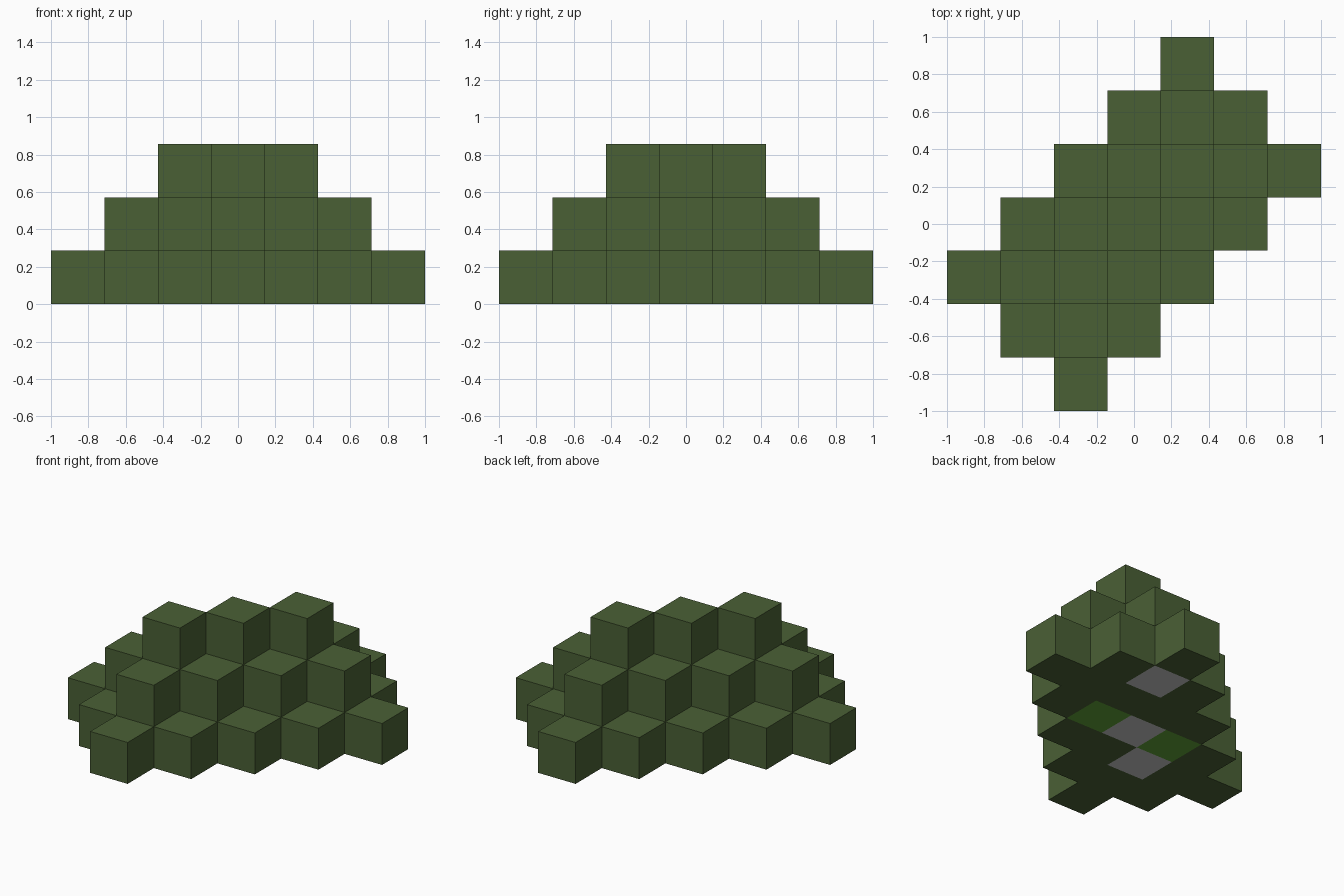
import bpy
import bmesh
from mathutils import Vector

if "Cube" in bpy.data.objects:
    bpy.data.objects.remove(bpy.data.objects["Cube"])

S = 2 / 7  # edge length of one block


def material(name, rgb):
    m = bpy.data.materials.new(name)
    m.diffuse_color = (*rgb, 1)
    m.use_nodes = True
    m.node_tree.nodes["Principled BSDF"].inputs["Base Color"].default_value = m.diffuse_color
    return m


LEAF = material("leaf green", (0.0685, 0.117, 0.0356))
GRASS = material("bright green", (0.12, 0.37, 0.038))
GREY = material("light grey", (0.57, 0.57, 0.57))

# Three overlapping stepped pyramids along a diagonal ridge
RIDGE = [(-1, -1), (0, 0), (1, 1)]


def layer_cells(radius):
    return {(cx + dx, cy + dy)
            for cx, cy in RIDGE
            for dx in range(-radius, radius + 1)
            for dy in range(-radius, radius + 1)
            if abs(dx) + abs(dy) <= radius}


layers = [layer_cells(r) for r in (2, 1, 0)]
blocks = {(x, y, z) for z, cells in enumerate(layers) for x, y in cells}

# Underside blocks with another colour (material slot)
UNDERSIDE = {(0, 0): 2, (-1, -1): 2, (1, 2): 2, (1, 0): 1, (-1, 0): 1}


def build_layer(name, z):
    bm = bmesh.new()
    for x, y in sorted(layers[z]):
        centre = Vector((x, y, z + 0.5))
        for axis in range(3):
            for sign in (-1, 1):
                n = Vector((0, 0, 0))
                n[axis] = sign
                if (x + int(n.x), y + int(n.y), z + int(n.z)) in blocks:
                    continue  # covered by a neighbour
                u = Vector((0, 0, 0))
                u[(axis + 1) % 3] = 0.5
                v = n.cross(u)
                mid = centre + n * 0.5
                corners = (mid - u - v, mid + u - v, mid + u + v, mid - u + v)
                face = bm.faces.new([bm.verts.new(c * S) for c in corners])
                if z == 0 and n.z < 0:
                    face.material_index = UNDERSIDE.get((x, y), 0)
    bmesh.ops.remove_doubles(bm, verts=bm.verts, dist=1e-4)
    mesh = bpy.data.meshes.new(name)
    bm.to_mesh(mesh)
    bm.free()
    for m in (LEAF, GRASS, GREY):
        mesh.materials.append(m)
    bpy.context.collection.objects.link(bpy.data.objects.new(name, mesh))


for i, part in enumerate(("bottom_layer", "middle_layer", "top_layer")):
    build_layer(part, i)
